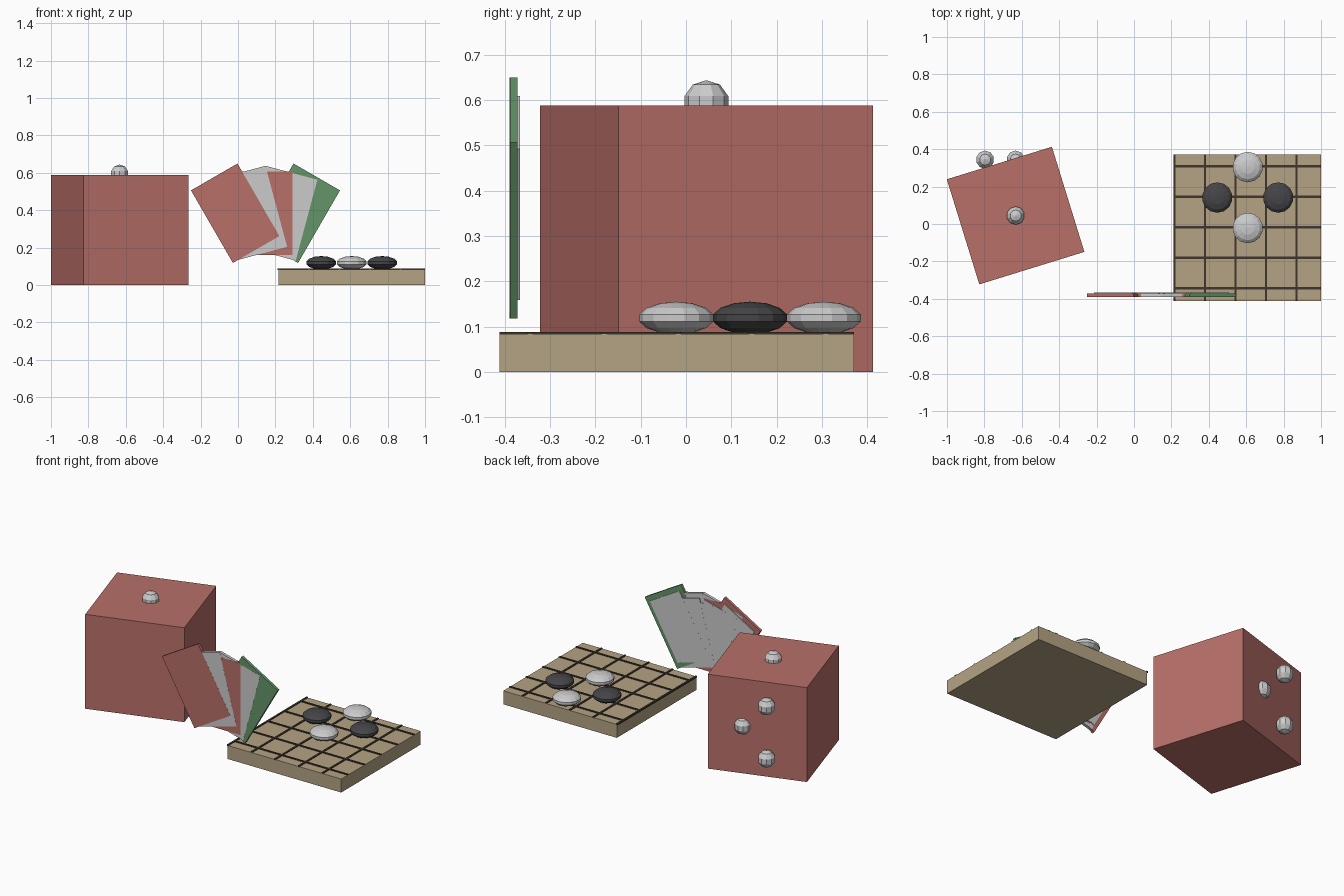
import bpy
from math import radians

if "Cube" in bpy.data.objects:
    bpy.data.objects.remove(bpy.data.objects["Cube"])


def material(name, rgb):
    m = bpy.data.materials.new(name)
    m.diffuse_color = (*rgb, 1)
    m.use_nodes = True
    m.node_tree.nodes["Principled BSDF"].inputs["Base Color"].default_value = m.diffuse_color
    return m


RED = material("red", (0.48, 0.16, 0.14))
GREEN = material("green", (0.13, 0.30, 0.14))
WOOD = material("wood", (0.46, 0.37, 0.23))
LINE = material("dark_line", (0.05, 0.035, 0.025))
BLACK = material("black", (0.06, 0.06, 0.065))


def finish(name, mat):
    ob = bpy.context.object
    ob.name = name
    if mat:
        ob.data.materials.append(mat)
    return ob


def box(name, loc, size, mat=None, rot=(0, 0, 0)):
    bpy.ops.mesh.primitive_cube_add(size=1, location=loc, rotation=rot)
    bpy.context.object.scale = size
    return finish(name, mat)


def ball(name, loc, scale, seg, rings, mat=None):
    bpy.ops.mesh.primitive_uv_sphere_add(segments=seg, ring_count=rings, radius=1, location=loc)
    bpy.context.object.scale = scale
    return finish(name, mat)


# Die: turned cube, with pips laid out on an unturned grid
DX, DY, S = -0.633, 0.045, 0.588
box("die", (DX, DY, S / 2), (S, S, S), RED, (0, 0, 0.3))
PIP = (0.051, 0.051, 0.051)
ball("pip_top", (DX, DY, S + 0.005), PIP, 10, 5)
STEP = 0.163
for i, (u, v) in enumerate([(-1, -1), (-1, 1), (0, 0), (1, -1), (1, 1)]):
    ball(f"pip_back_{i}", (DX + u * STEP, DY + S / 2 + 0.005, S / 2 + v * STEP), PIP, 10, 5)

# Fan of five cards, each with a grey panel on its back
for i, mat in enumerate([RED, None, RED, None, GREEN]):
    k = i - 2
    x, y, tilt = 0.147 + k * 0.081, -0.3815 + i * 0.0003, radians(15 * k)
    box(f"card_{i}", (x, y, 0.384), (0.287, 0.0175, 0.448), mat, (0, tilt, 0))
    box(f"card_panel_{i}", (x, y + 0.011, 0.384), (0.235, 0.006, 0.385), None, (0, tilt, 0))

# Game board with raised grid lines
BX, BY, B = 0.608, -0.02, 0.783
box("board", (BX, BY, 0.042), (B, B, 0.084), WOOD)
for i in range(5):
    box(f"line_y_{i}", (0.217 + i * STEP, BY, 0.084), (0.012, B, 0.009), LINE)
    box(f"line_x_{i}", (BX, -0.0175 + (i - 2) * STEP, 0.084), (B, 0.012, 0.009), LINE)

# Flattened stones in a diamond
for i, (u, v, mat) in enumerate([(0, 0, None), (0, 2, None), (-1, 1, BLACK), (1, 1, BLACK)]):
    ball(f"stone_{i}", (BX + u * STEP, -0.0215 + v * STEP, 0.119), (0.0835, 0.0835, 0.036), 14, 7, mat)
